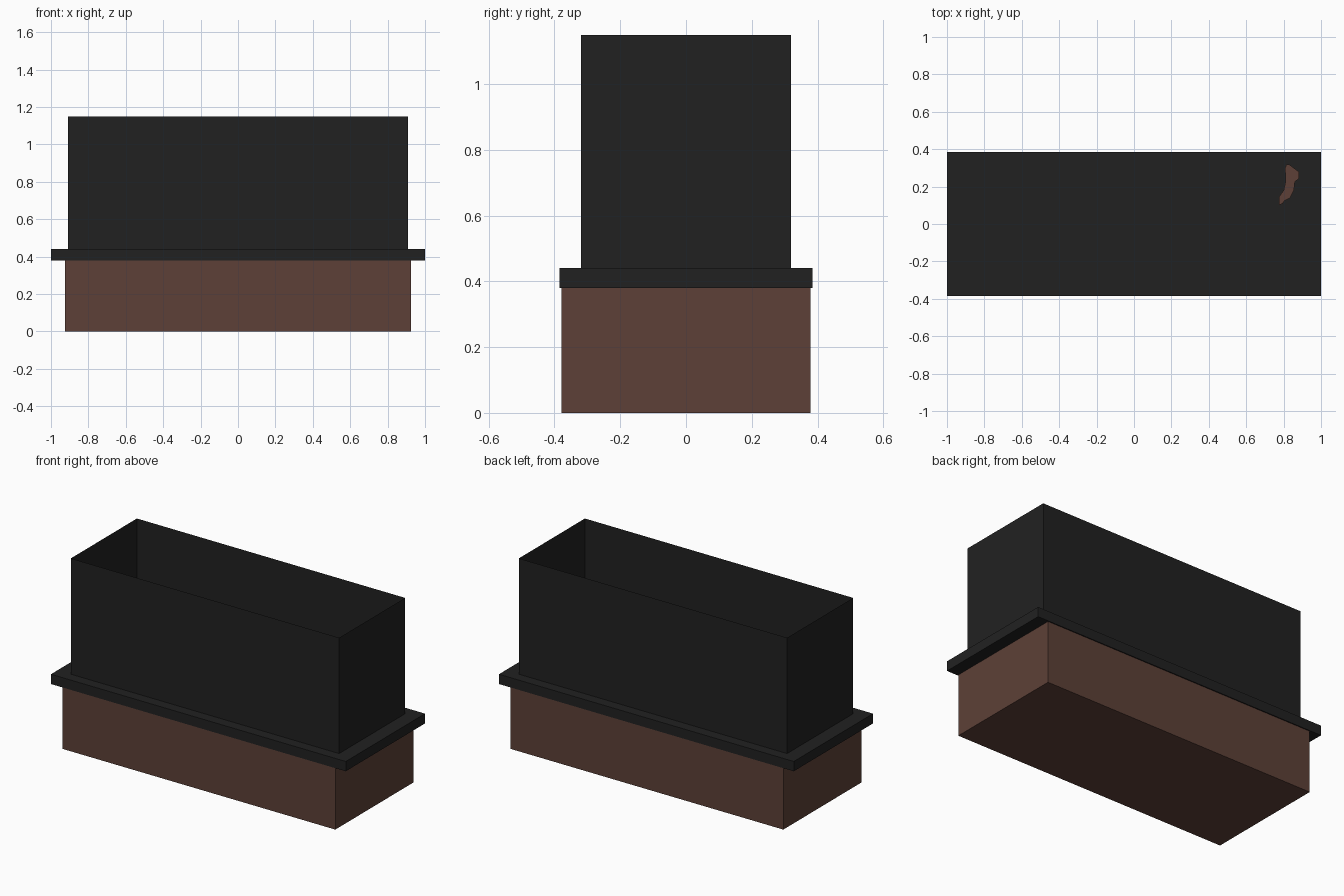
import bpy, bmesh
from mathutils import Vector

if "Cube" in bpy.data.objects:
    bpy.data.objects.remove(bpy.data.objects["Cube"])


def material(name, rgb):
    m = bpy.data.materials.new(name)
    m.diffuse_color = (*rgb, 1)
    m.use_nodes = True
    m.node_tree.nodes["Principled BSDF"].inputs["Base Color"].default_value = m.diffuse_color
    return m


black = material("soft black", (0.0152, 0.0152, 0.0152))
brown = material("dark brown", (0.109, 0.0513, 0.0382))


def finish(name, bm, mat):
    me = bpy.data.meshes.new(name)
    bm.to_mesh(me)
    bm.free()
    me.materials.append(mat)
    ob = bpy.data.objects.new(name, me)
    bpy.context.collection.objects.link(ob)
    return ob


def box(name, hx, hy, z0, z1, mat, open_ends=False):
    """Box centred on the z axis; open_ends leaves only the four walls."""
    bm = bmesh.new()
    bmesh.ops.create_cube(bm, size=1)
    for v in bm.verts:
        v.co = Vector((v.co.x * 2 * hx, v.co.y * 2 * hy,
                       z0 + (v.co.z + 0.5) * (z1 - z0)))
    if open_ends:
        bm.normal_update()
        ends = [f for f in bm.faces if abs(f.normal.z) > 0.9]
        bmesh.ops.delete(bm, geom=ends, context='FACES_ONLY')
    return finish(name, bm, mat)


# Cabinet, overhanging rim slab and open-topped tank walls
box("cabinet", 0.925, 0.378, 0.0, 0.38, brown)
box("rim_slab", 1.0, 0.384, 0.38, 0.44, black)
box("tank_walls", 0.91, 0.32, 0.44, 1.15, black, open_ends=True)

# Irregular curved brown piece lying on the tank floor
outline = [(.775, .10), (.795, .11), (.805, .125), (.835, .14), (.855, .18),
           (.86, .225), (.883, .245), (.882, .28), (.86, .295), (.83, .318),
           (.815, .318), (.808, .30), (.81, .225), (.80, .18), (.775, .145)]
bm = bmesh.new()
base = bm.faces.new([bm.verts.new((x, y, 0.44)) for x, y in outline])
top = bmesh.ops.extrude_face_region(bm, geom=[base])["geom"]
for v in top:
    if isinstance(v, bmesh.types.BMVert):
        v.co.z += 0.015
bmesh.ops.recalc_face_normals(bm, faces=bm.faces)
finish("driftwood_piece", bm, brown)
